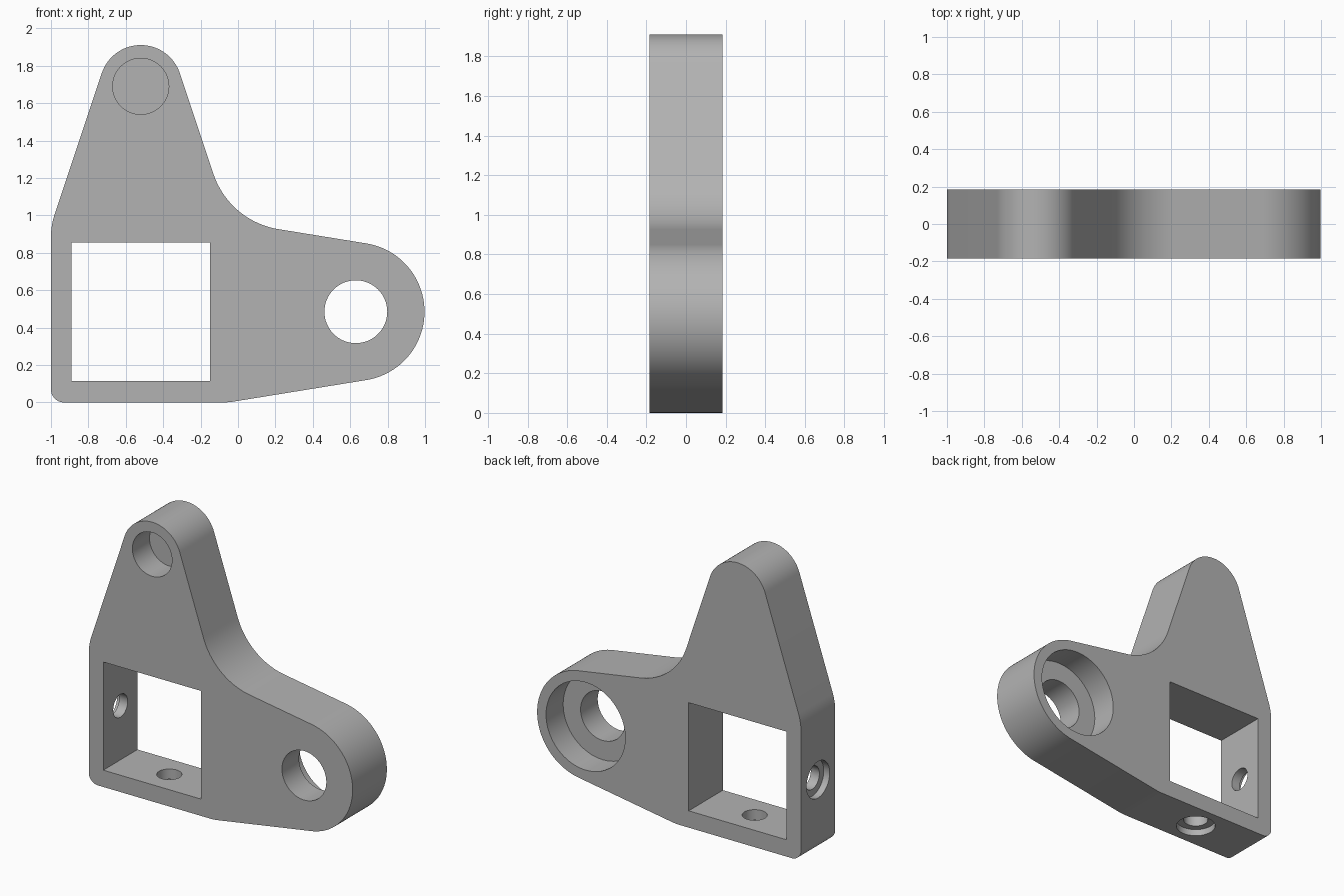
import bpy, bmesh
from math import pi, tan, cos, sin, radians
from mathutils import Vector, Matrix

cube = bpy.data.objects.get("Cube")
if cube:
    bpy.data.objects.remove(cube, do_unlink=True)

HALF = 0.185  # half thickness of the plate

grey = bpy.data.materials.new("plain_grey")
grey.use_nodes = True
colour = (0.45, 0.45, 0.45, 1)
grey.diffuse_color = colour
for node in grey.node_tree.nodes:
    if node.type == 'BSDF_PRINCIPLED':
        node.inputs["Base Color"].default_value = colour


def rounded_outline(corners):
    """Replace each corner (x, z, radius) by a tangent arc."""
    points = []
    for i, (x, z, radius) in enumerate(corners):
        here = Vector((x, z))
        a = (Vector(corners[i - 1][:2]) - here).normalized()
        b = (Vector(corners[(i + 1) % len(corners)][:2]) - here).normalized()
        half = a.angle(b) / 2
        centre = here + (a + b).normalized() * radius / sin(half)
        start = here + a * radius / tan(half) - centre
        end = here + b * radius / tan(half) - centre
        sweep = start.angle_signed(end)  # clockwise positive
        steps = max(4, round(abs(sweep) / radians(3)))
        for k in range(steps + 1):
            t = -sweep * k / steps
            points.append(centre + Matrix.Rotation(t, 2) @ start)
    return points


def new_object(name, bm):
    bmesh.ops.recalc_face_normals(bm, faces=bm.faces)
    mesh = bpy.data.meshes.new(name)
    bm.to_mesh(mesh)
    bm.free()
    mesh.materials.append(grey)
    ob = bpy.data.objects.new(name, mesh)
    bpy.context.collection.objects.link(ob)
    return ob


def cylinder_cutter(name, start, end, radius):
    start, end = Vector(start), Vector(end)
    axis = end - start
    place = Matrix.Translation((start + end) / 2) @ axis.to_track_quat('Z', 'Y').to_matrix().to_4x4()
    bm = bmesh.new()
    bmesh.ops.create_cone(bm, cap_ends=True, segments=64, radius1=radius,
                          radius2=radius, depth=axis.length, matrix=place)
    return new_object(name, bm)


def box_cutter(name, low, high):
    low, high = Vector(low), Vector(high)
    bm = bmesh.new()
    bmesh.ops.create_cube(bm, size=1, matrix=Matrix.Translation((low + high) / 2)
                          @ Matrix.Diagonal((*(high - low), 1)))
    return new_object(name, bm)


# Plate: straight sides joined by tangent arcs, extruded front to back
outline = rounded_outline([
    (-1, 0, 0.07),           # lower corner
    (-0.052, 0, 0.37),       # start of the arm underside
    (2.94, 0.485, 0.37),     # round arm end
    (-0.047, 0.969, 0.44),   # inner sweep
    (-0.52, 2.386, 0.22),    # round top
    (-1, 0.946, 0.37),       # shoulder
])
bm = bmesh.new()
face = bm.faces.new([bm.verts.new((p.x, -HALF, p.y)) for p in outline])
extruded = bmesh.ops.extrude_face_region(bm, geom=[face])["geom"]
bmesh.ops.translate(bm, vec=(0, 2 * HALF, 0),
                    verts=[v for v in extruded if isinstance(v, bmesh.types.BMVert)])
bracket = new_object("bracket_plate", bm)

# Openings: square window, blind top socket, stepped arm bore, two screw holes
ARM, TOP, MID = (0.63, 0.485), (-0.52, 1.69), (-0.52, 0.485)
cutters = [
    box_cutter("window_cutter", (-0.89, -0.5, 0.115), (-0.15, 0.5, 0.855)),
    cylinder_cutter("socket_cutter", (TOP[0], -0.5, TOP[1]), (TOP[0], 0, TOP[1]), 0.15),
    cylinder_cutter("bore_cutter", (ARM[0], -0.5, ARM[1]), (ARM[0], 0.5, ARM[1]), 0.168),
    cylinder_cutter("bore_recess_cutter", (ARM[0], 0, ARM[1]), (ARM[0], 0.5, ARM[1]), 0.3),
    cylinder_cutter("side_hole_cutter", (-1.2, 0, MID[1]), (-0.7, 0, MID[1]), 0.078),
    cylinder_cutter("side_recess_cutter", (-1.2, 0, MID[1]), (-0.955, 0, MID[1]), 0.125),
    cylinder_cutter("base_hole_cutter", (MID[0], 0, -0.2), (MID[0], 0, 0.3), 0.078),
    cylinder_cutter("base_recess_cutter", (MID[0], 0, -0.2), (MID[0], 0, 0.045), 0.125),
]
bpy.context.view_layer.objects.active = bracket
for cutter in cutters:
    cutter.hide_render = True
    cut = bracket.modifiers.new(cutter.name, 'BOOLEAN')
    cut.operation = 'DIFFERENCE'
    cut.solver = 'EXACT'
    cut.object = cutter
    bpy.ops.object.modifier_apply(modifier=cut.name)
    bpy.data.objects.remove(cutter, do_unlink=True)

# Smooth curved walls, keep rims crisp
bpy.ops.object.select_all(action='DESELECT')
bracket.select_set(True)
bpy.ops.object.shade_smooth_by_angle(angle=radians(30))
